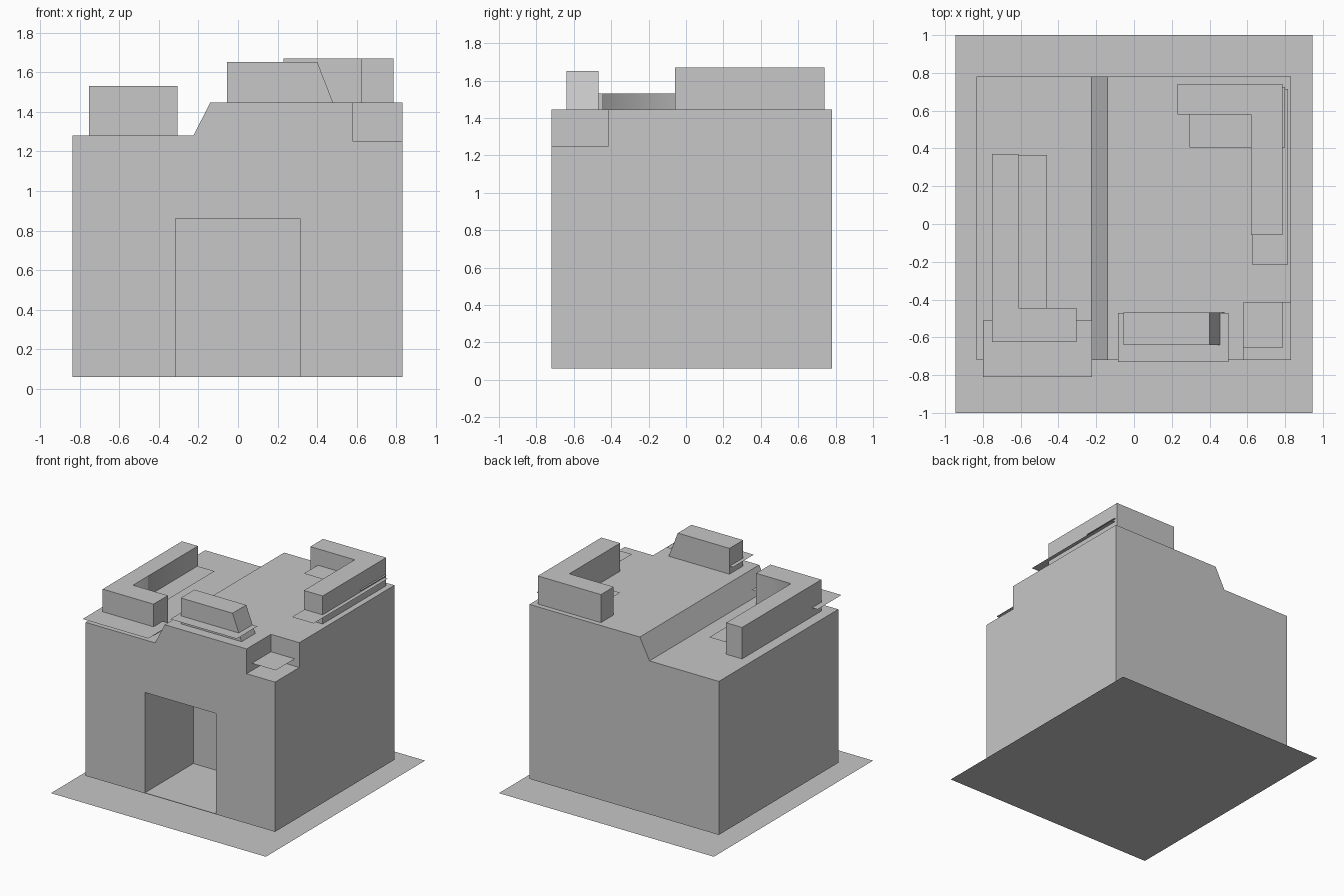
import bpy
import bmesh

cube = bpy.data.objects.get("Cube")
if cube:
    bpy.data.objects.remove(cube, do_unlink=True)

# Single flat colour
grey = bpy.data.materials.new("plain_grey")
grey.use_nodes = True
colour = (0.57, 0.57, 0.57, 1)
grey.diffuse_color = colour
grey.node_tree.nodes["Principled BSDF"].inputs["Base Color"].default_value = colour


def prism(name, outline, axis, start, end):
    """Extrude a closed outline: axis 'y' takes (x, z) points, 'z' takes (x, y)."""
    bm = bmesh.new()

    def place(a, b):
        return (a, start, b) if axis == "y" else (a, b, start)

    face = bm.faces.new([bm.verts.new(place(a, b)) for a, b in outline])
    if end != start:
        moved = bmesh.ops.extrude_face_region(bm, geom=[face], use_keep_orig=True)
        shift = (0, end - start, 0) if axis == "y" else (0, 0, end - start)
        verts = [g for g in moved["geom"] if isinstance(g, bmesh.types.BMVert)]
        bmesh.ops.translate(bm, verts=verts, vec=shift)
        bmesh.ops.recalc_face_normals(bm, faces=bm.faces)
    mesh = bpy.data.meshes.new(name)
    bm.to_mesh(mesh)
    bm.free()
    mesh.materials.append(grey)
    obj = bpy.data.objects.new(name, mesh)
    bpy.context.collection.objects.link(obj)
    return obj


def rect(x0, x1, y0, y1):
    return [(x0, y0), (x1, y0), (x1, y1), (x0, y1)]


def cut(target, cutter):
    """Subtract the cutter from the target, then discard it."""
    cutter.hide_render = True
    mod = target.modifiers.new("cut", "BOOLEAN")
    mod.operation = "DIFFERENCE"
    mod.solver = "EXACT"
    mod.object = cutter
    graph = bpy.context.evaluated_depsgraph_get()
    mesh = bpy.data.meshes.new_from_object(target.evaluated_get(graph))
    target.modifiers.clear()
    target.data = mesh
    bpy.data.objects.remove(cutter, do_unlink=True)


# Ground sheet
prism("ground_sheet", rect(-0.945, 0.945, -1, 1), "z", 0, 0)

# Main block with stepped roof, doorway recess and corner notch
low, high, base = 1.28, 1.447, 0.06
block = prism("main_block",
              [(-0.835, base), (0.83, base), (0.83, high),
               (-0.14, high), (-0.225, low), (-0.835, low)],
              "y", -0.72, 0.78)
cut(block, prism("door_cutter", rect(-0.315, 0.312, -0.9, -0.11), "z", base + 0.004, 0.862))
cut(block, prism("notch_cutter", rect(0.58, 1, -0.9, -0.415), "z", 1.25, 1.6))

# Roof parapets
left_wall = prism("left_parapet",
                  [(-0.752, -0.625), (-0.305, -0.625), (-0.305, -0.445),
                   (-0.612, -0.445), (-0.612, 0.37), (-0.752, 0.37)],
                  "z", low, 1.53)
prism("right_parapet",
      [(0.785, -0.058), (0.785, 0.74), (0.23, 0.74),
       (0.23, 0.58), (0.62, 0.58), (0.62, -0.058)],
      "z", high, 1.67)
prism("front_parapet",
      [(-0.055, high), (0.48, high), (0.4, 1.652), (-0.055, 1.652)],
      "y", -0.64, -0.468)

# Soft shading across the inner corner of the left parapet
for face in left_wall.data.polygons:
    c, n = face.center, face.normal
    face.use_smooth = (n.x > 0.9 and c.x < -0.5) or (n.y > 0.9 and c.y < 0)

# Thin ledge sheets: x range, y range, height
ledges = {
    "left_front_ledge": (-0.8, -0.222, -0.81, -0.51, 1.35),
    "left_inner_ledge": (-0.74, -0.46, -0.46, 0.365, 1.372),
    "front_ledge": (-0.085, 0.5, -0.73, -0.47, 1.51),
    "back_ledge": (0.295, 0.8, 0.405, 0.725, 1.54),
    "right_ledge": (0.625, 0.815, -0.215, 0.715, 1.52),
    "notch_ledge": (0.58, 0.79, -0.655, -0.415, 1.308),
}
for name, (x0, x1, y0, y1, z) in ledges.items():
    prism(name, rect(x0, x1, y0, y1), "z", z, z)
